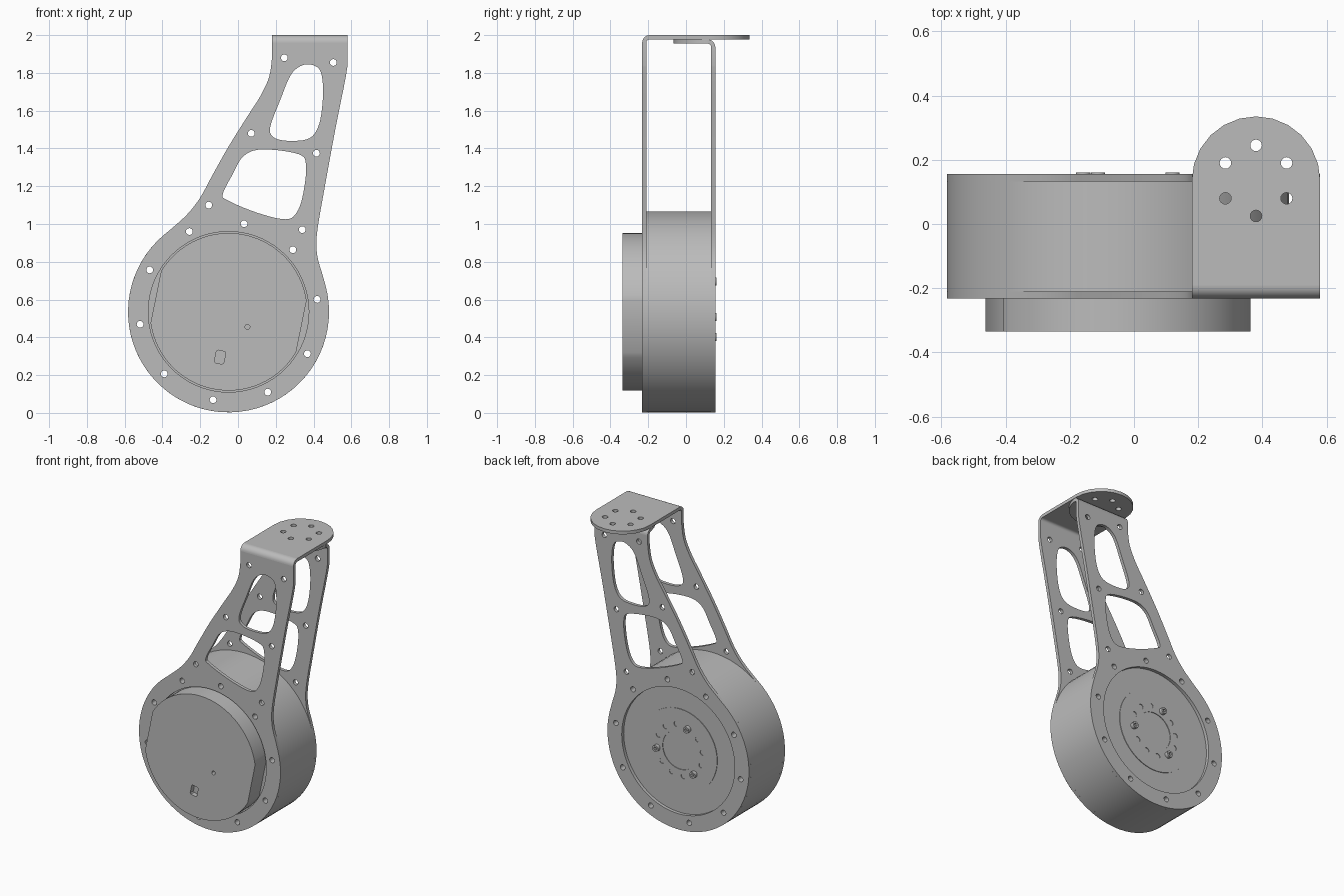
import bpy, bmesh, math
from mathutils import Matrix, Vector

old = bpy.data.objects.get("Cube")
if old:
    bpy.data.objects.remove(old, do_unlink=True)

grey = bpy.data.materials.new("satin_grey")
grey.use_nodes = True
grey.diffuse_color = (0.5, 0.5, 0.5, 1)
grey.node_tree.nodes["Principled BSDF"].inputs["Base Color"].default_value = (0.5, 0.5, 0.5, 1)

CX, CZ = -0.05, 0.535          # motor axis
FX, FY = 0.38, 0.135           # centre of the mounting flange
R, T, BEND = 0.532, 0.022, 0.04
FRONT, BACK = -0.232, 0.155    # outer faces of the two brackets
HOLE = 0.018

# Local sheet axes for extruding along x, y or z
AXES = {"x": Matrix(((0, 0, 1), (1, 0, 0), (0, 1, 0))),
        "y": Matrix(((1, 0, 0), (0, 0, -1), (0, 1, 0))),
        "z": Matrix.Identity(3)}


def arc(cx, cy, r, start, end, n):
    angles = [math.radians(start + (end - start) * i / n) for i in range(n + 1)]
    return [(cx + r * math.cos(a), cy + r * math.sin(a)) for a in angles]


def circle(cx, cy, r, n=16):
    return arc(cx, cy, r, 0, 360, n)[:-1]


def polar(cx, cy, r, angle):
    return arc(cx, cy, r, angle, angle, 1)[0]


def smooth(points, closed=False, steps=5):
    """Catmull-Rom curve through a few points."""
    p = [Vector(q) for q in points]
    p = [p[-1]] + p + p[:2] if closed else [p[0]] + p + [p[-1]]
    out = []
    for a, b, c, d in zip(p, p[1:], p[2:], p[3:]):
        for i in range(steps):
            t = i / steps
            out.append(tuple(0.5 * (2 * b + (c - a) * t + (2 * a - 5 * b + 4 * c - d) * t ** 2
                                    + (3 * b - a - 3 * c + d) * t ** 3)))
    return out if closed else out + [tuple(p[-1])]


def sheet(name, outline, holes, low, high, axis="y"):
    """Flat outline with holes, extruded from low to high along an axis."""
    curve = bpy.data.curves.new(name, "CURVE")
    curve.dimensions, curve.fill_mode = "2D", "BOTH"
    curve.extrude = (high - low) / 2
    for loop in [outline] + holes:
        spline = curve.splines.new("POLY")
        spline.points.add(len(loop) - 1)
        for point, (u, v) in zip(spline.points, loop):
            point.co = (u, v, 0, 1)
        spline.use_cyclic_u = True
    temp = bpy.data.objects.new(name + "_curve", curve)
    bpy.context.collection.objects.link(temp)
    graph = bpy.context.evaluated_depsgraph_get()
    mesh = bpy.data.meshes.new_from_object(temp.evaluated_get(graph))
    bpy.data.objects.remove(temp, do_unlink=True)

    shift = Vector([(low + high) / 2 if axis == a else 0 for a in "xyz"])
    mesh.transform(Matrix.Translation(shift) @ AXES[axis].to_4x4())
    bm = bmesh.new()
    bm.from_mesh(mesh)
    bmesh.ops.remove_doubles(bm, verts=bm.verts, dist=0.0002)
    bmesh.ops.recalc_face_normals(bm, faces=bm.faces)
    bm.to_mesh(mesh)
    bm.free()
    mesh.materials.clear()
    mesh.materials.append(grey)
    obj = bpy.data.objects.new(name, mesh)
    bpy.context.collection.objects.link(obj)
    bpy.ops.object.select_all(action="DESELECT")
    obj.select_set(True)
    bpy.context.view_layer.objects.active = obj
    bpy.ops.object.shade_smooth_by_angle(angle=math.radians(30))
    return obj


# Motor drum with its ring of through holes
ring_holes = [circle(*polar(CX, CZ, 0.473, 80 + 36 * k), HOLE) for k in range(10)]
sheet("motor_drum", circle(CX, CZ, R, 72), ring_holes, FRONT + T, BACK - T)

# Bracket outline: round base blending into a leaning arm
left_edge = [(-0.37, 0.96), (-0.27, 1.05), (-0.2, 1.14), (-0.14, 1.25), (-0.05, 1.41),
             (0.05, 1.57), (0.12, 1.68), (0.165, 1.78), (0.18, 1.88)]
right_edge = [(0.58, 1.84), (0.565, 1.75), (0.515, 1.5), (0.46, 1.2), (0.425, 1.0),
              (0.415, 0.9), (0.422, 0.82), (0.445, 0.74)]
base = arc(CX, CZ, R, 15, -231, 50)
upper_window = smooth([(0.17, 1.51), (0.195, 1.455), (0.28, 1.44), (0.38, 1.455), (0.43, 1.53),
                       (0.45, 1.68), (0.44, 1.8), (0.4, 1.84), (0.34, 1.84), (0.28, 1.79),
                       (0.225, 1.66)], True)
lower_window = smooth([(-0.08, 1.16), (-0.055, 1.125), (0.1, 1.06), (0.25, 1.025), (0.31, 1.06),
                       (0.345, 1.16), (0.36, 1.31), (0.32, 1.37), (0.13, 1.395), (0.03, 1.36),
                       (-0.03, 1.26)], True)
arm_holes = [circle(x, z, HOLE) for x, z in
             [(0.34, 0.97), (-0.155, 1.1), (0.07, 1.48), (0.415, 1.375), (0.245, 1.88), (0.505, 1.855)]]


def bracket(name, outer, inward, top, flange, flange_holes):
    """Side plate, rolled bend and rounded top flange."""
    bend_z, bend_y = top - BEND, outer + inward * BEND
    outline = base + smooth(left_edge) + [(0.18, bend_z), (0.58, bend_z)] + smooth(right_edge)
    holes = [circle(CX, CZ, 0.425, 72), upper_window, lower_window] + ring_holes + arm_holes
    sheet(name + "_plate", outline, holes, *sorted((outer, outer + inward * T)))
    start = 180 if inward > 0 else 0
    profile = (arc(bend_y, bend_z, BEND, start, 90, 8)
               + arc(bend_y, bend_z, BEND - T, 90, start, 8))
    sheet(name + "_bend", profile, [], 0.18, 0.58, "x")
    sheet(name + "_flange", flange + [(flange[-1][0], bend_y), (flange[0][0], bend_y)],
          flange_holes, top - T, top, "z")


bolt_circle = [circle(*polar(FX, FY, 0.11, 30 + 60 * k), HOLE) for k in range(6)]
bracket("front_bracket", FRONT, 1, 2.0, arc(FX, FY, 0.2, 0, 180, 12), bolt_circle)
bracket("back_bracket", BACK, -1, 1.977, arc(FX, FY, 0.2, 187, 353, 12), bolt_circle[3:])

# Front cap with two flats and shallow ports
tilt = math.radians(-11.5)
flat = math.degrees(math.acos(0.393 / 0.417))
cap = (arc(CX, CZ, 0.417, -11.5 + flat, 168.5 - flat, 32)
       + arc(CX, CZ, 0.417, 168.5 + flat, 348.5 - flat, 32))
port = [(-0.095 + u * math.cos(tilt) - v * math.sin(tilt), 0.295 + u * math.sin(tilt) + v * math.cos(tilt))
        for u, v in [(-0.025, -0.027), (-0.018, -0.034), (0.018, -0.034), (0.025, -0.027),
                     (0.025, 0.027), (0.018, 0.034), (-0.018, 0.034), (-0.025, 0.027)]]
sheet("cap_body", cap, [], -0.3, FRONT + T)
sheet("cap_face", cap, [port, circle(0.05, 0.455, 0.013)], -0.335, -0.3)

# Rear output hub with bolt ring
spots = [polar(CX, CZ, 0.172, -9 + 30 * k) for k in range(12)]
hub_y = BACK - T
sheet("output_hub", circle(CX, CZ, 0.28, 48),
      [circle(CX, CZ, 0.13, 36)] + [circle(x, z, HOLE) for i, (x, z) in enumerate(spots) if i % 4],
      hub_y, hub_y + 0.004)
for i, (x, z) in enumerate(spots[::4]):
    sheet(f"hub_bolt_{i + 1}", circle(x, z, 0.022), [circle(x, z, 0.011, 6)], hub_y, 0.161)
